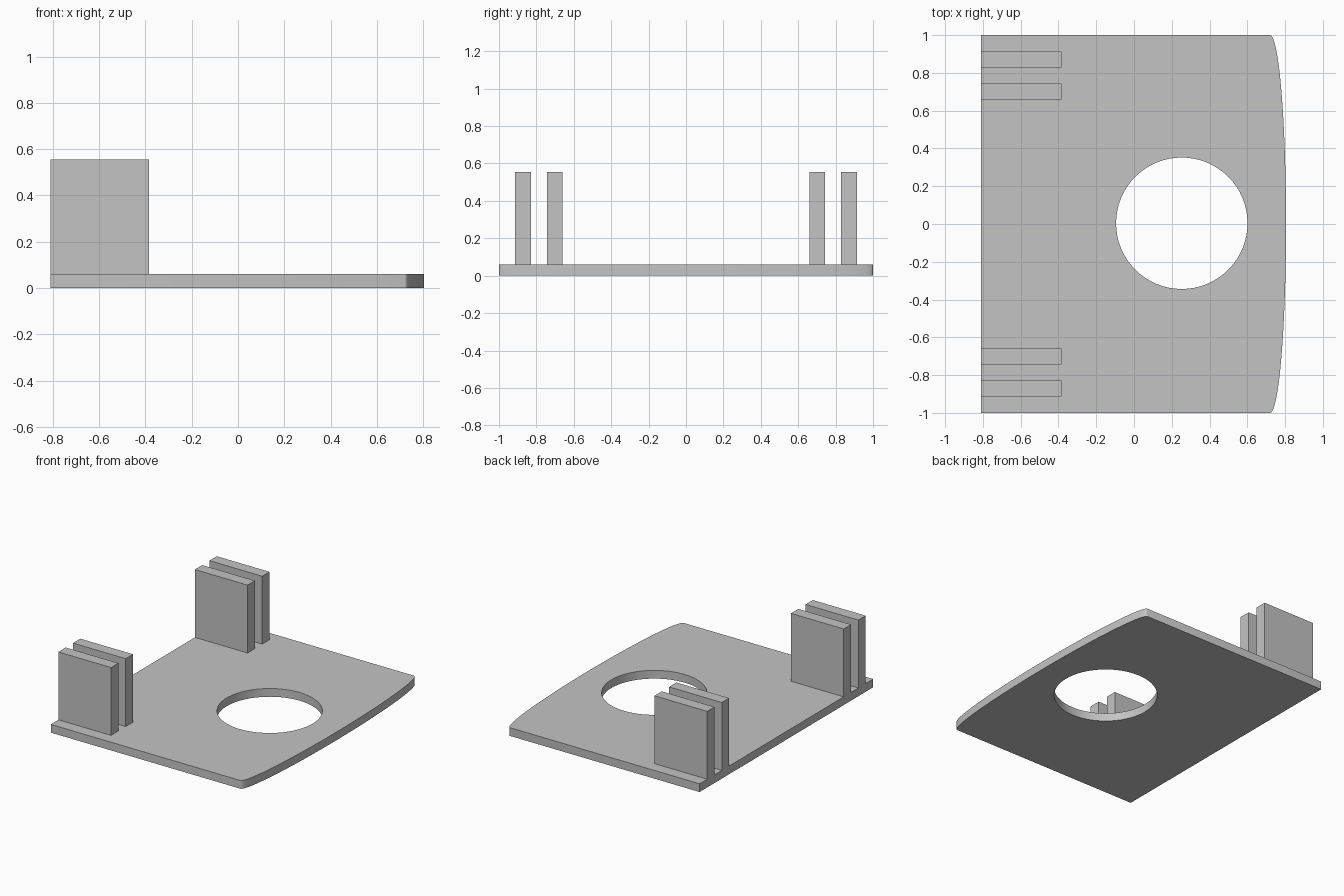
import bpy
import bmesh
from math import sin, cos, pi, radians

cube = bpy.data.objects.get("Cube")
if cube:
    bpy.data.objects.remove(cube, do_unlink=True)

LEFT, THICK, TOP = -0.81, 0.06, 0.555

grey = bpy.data.materials.new("grey")
grey.use_nodes = True
colour = (0.55, 0.55, 0.55, 1)
grey.diffuse_color = colour
grey.node_tree.nodes["Principled BSDF"].inputs["Base Color"].default_value = colour


def finish(bm, name):
    bmesh.ops.recalc_face_normals(bm, faces=bm.faces)
    mesh = bpy.data.meshes.new(name)
    bm.to_mesh(mesh)
    bm.free()
    mesh.materials.append(grey)
    obj = bpy.data.objects.new(name, mesh)
    bpy.context.collection.objects.link(obj)
    return obj


def add_loop(bm, points):
    verts = [bm.verts.new((x, y, 0)) for x, y in points]
    return [bm.edges.new((a, b)) for a, b in zip(verts, verts[1:] + verts[:1])]


# Base plate: straight on three sides, elliptical bow on the fourth, round hole
bow = [(0.72 + 0.085 * cos(a), sin(a))
       for a in (-pi / 2 + pi * i / 48 for i in range(49))]
hole = [(0.253 + 0.348 * cos(a), 0.004 + 0.348 * sin(a))
        for a in (2 * pi * i / 64 for i in range(64))]
bm = bmesh.new()
edges = add_loop(bm, bow + [(LEFT, 1), (LEFT, -1)]) + add_loop(bm, hole)
bmesh.ops.triangle_fill(bm, edges=edges, use_beauty=True)
raised = bmesh.ops.extrude_face_region(bm, geom=bm.faces[:], use_keep_orig=True)
top_verts = [g for g in raised["geom"] if isinstance(g, bmesh.types.BMVert)]
bmesh.ops.translate(bm, vec=(0, 0, THICK), verts=top_verts)
bmesh.ops.dissolve_limit(bm, angle_limit=radians(0.5),
                         verts=bm.verts, edges=bm.edges)
plate = finish(bm, "base_plate")
bpy.ops.object.select_all(action="DESELECT")
plate.select_set(True)
bpy.context.view_layer.objects.active = plate
bpy.ops.object.shade_smooth_by_angle(angle=radians(30))

# Two pairs of upright fins, mirrored front to back
for side, end in ((-1, "front"), (1, "back")):
    for y, place in ((0.702, "inner"), (0.871, "outer")):
        bm = bmesh.new()
        bmesh.ops.create_cube(bm, size=1)
        bmesh.ops.scale(bm, vec=(0.425, 0.084, TOP - THICK), verts=bm.verts)
        bmesh.ops.translate(bm, vec=(LEFT + 0.425 / 2, side * y, (TOP + THICK) / 2),
                            verts=bm.verts)
        finish(bm, f"{end}_{place}_fin")
